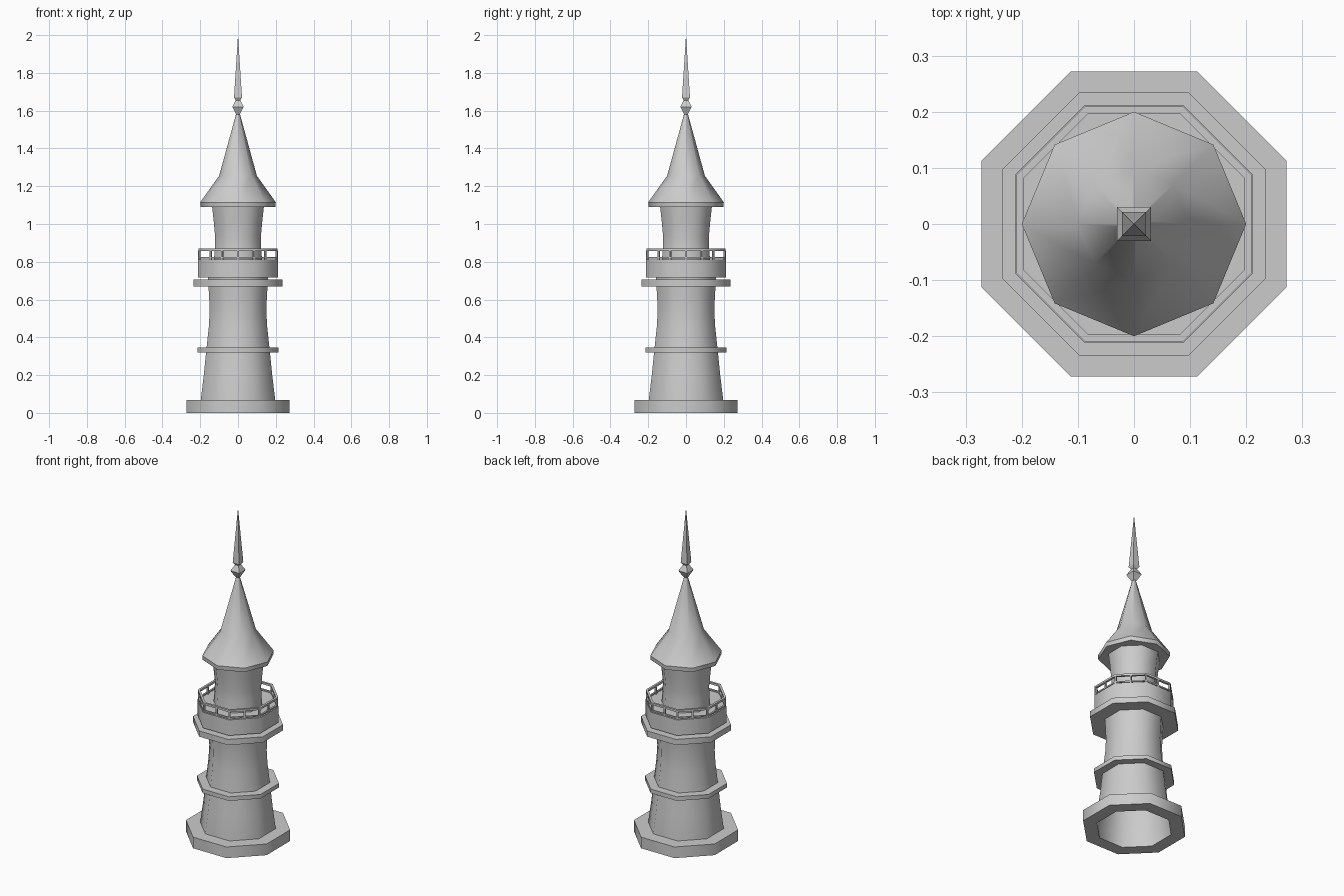
import bpy, bmesh, math
from mathutils import Vector

cube = bpy.data.objects.get("Cube")
if cube:
    bpy.data.objects.remove(cube)

# One stone grey for the whole tower
stone = bpy.data.materials.new("stone_grey")
stone.use_nodes = True
grey = (0.6, 0.6, 0.6, 1)
stone.diffuse_color = grey
stone.node_tree.nodes["Principled BSDF"].inputs["Base Color"].default_value = grey


def finish(name, bm, sharp_angle):
    """Smooth the soft edges, then make the object."""
    bmesh.ops.remove_doubles(bm, verts=bm.verts, dist=0.0001)
    for face in bm.faces:
        face.smooth = sharp_angle > 0
    for edge in bm.edges:
        edge.smooth = edge.calc_face_angle(0) < math.radians(sharp_angle)
    mesh = bpy.data.meshes.new(name)
    bm.to_mesh(mesh)
    bm.free()
    mesh.materials.append(stone)
    obj = bpy.data.objects.new(name, mesh)
    bpy.context.collection.objects.link(obj)
    return obj


def turned(name, profile, sides=8, flat_front=True, closed=False, sharp_angle=50):
    """Sweep (radius, z) points around z; flat_front radii run to the face middles."""
    bm = bmesh.new()
    step = math.tau / sides
    turn = step / 2 if flat_front else 0
    scale = 1 / math.cos(step / 2) if flat_front else 1
    rings = []
    for r, z in profile:
        rings.append([bm.verts.new((r * scale * math.cos(turn + i * step),
                                    r * scale * math.sin(turn + i * step), z))
                      for i in range(sides)])
    pairs = list(zip(rings, rings[1:]))
    if closed:
        pairs.append((rings[-1], rings[0]))
    for low, high in pairs:
        for i in range(sides):
            j = (i + 1) % sides
            bm.faces.new((low[i], low[j], high[j], high[i]))
    return finish(name, bm, sharp_angle)


def band(name, outer, inner, bottom, top):
    """Octagonal ring with a rectangular section."""
    return turned(name, [(outer, bottom), (outer, top), (inner, top), (inner, bottom)],
                  closed=True)


# Tapered shaft, open at the foot, and the neck above the balcony
turned("shaft", [(0.2, 0), (0.197, 0.07), (0.181, 0.2), (0.167, 0.34), (0.154, 0.46),
                 (0.15, 0.54), (0.153, 0.62), (0.16, 0.72)])
turned("neck", [(0.128, 0.8), (0.122, 0.88), (0.121, 0.93), (0.128, 1.01), (0.138, 1.1)])

# Plinth, string courses and balcony
band("plinth", 0.272, 0.198, 0, 0.068)
band("lower_ledge", 0.214, 0.16, 0.32, 0.345)
band("upper_ledge", 0.235, 0.155, 0.67, 0.705)
band("balcony", 0.212, 0.12, 0.717, 0.812)

# Railing: two rails, with posts at the corners and the middle of each side
rail_r = 0.21
band("top_rail", rail_r, rail_r - 0.013, 0.858, 0.87)
band("bottom_rail", rail_r, rail_r - 0.01, 0.817, 0.825)
bm = bmesh.new()
for k in range(16):
    angle = k * math.tau / 16
    radius = (rail_r - 0.006) / (math.cos(math.tau / 16) if k % 2 else 1)
    post = bmesh.ops.create_cube(bm, size=1)["verts"]
    bmesh.ops.scale(bm, vec=(0.01, 0.01, 0.05), verts=post)
    bmesh.ops.translate(bm, vec=(radius, 0, 0.836), verts=post)
    spin = Vector((math.cos(angle), math.sin(angle)))
    for v in post:
        x, y = v.co.x, v.co.y
        v.co.x, v.co.y = x * spin.x - y * spin.y, x * spin.y + y * spin.x
finish("railing_posts", bm, 30)

# Flared roof over a thin eave
turned("eave", [(0.13, 1.09), (0.198, 1.09), (0.2, 1.115)], flat_front=False)
turned("roof", [(0.2, 1.115), (0.1, 1.255), (0.008, 1.59)], flat_front=False)

# Square finial: bead and spike, flat shaded
turned("finial", [(0, 1.575), (0.01, 1.58), (0.03, 1.62), (0.012, 1.655), (0.021, 1.67),
                  (0, 2)], sides=4, sharp_angle=0)
